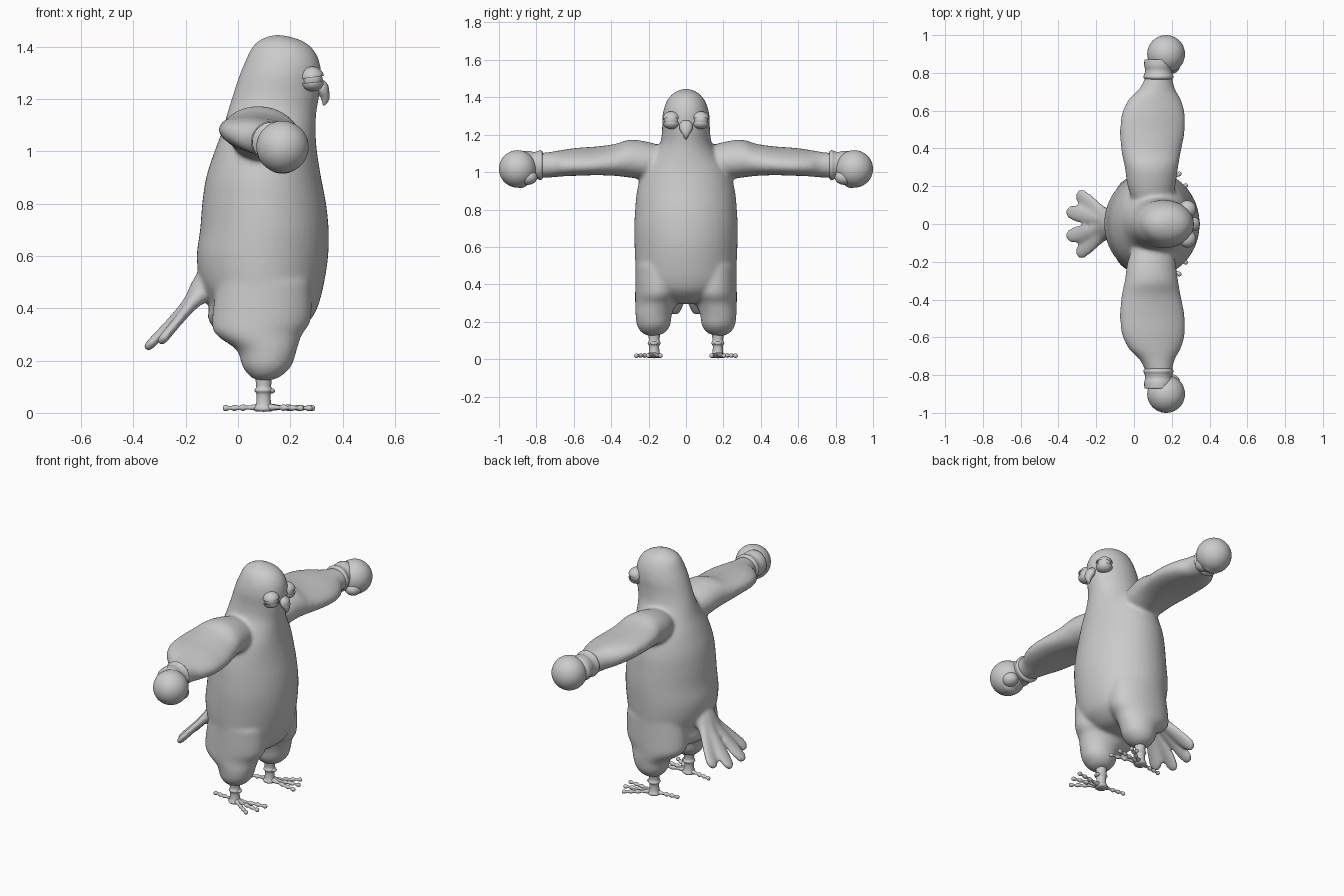
import bpy, bmesh, math
from mathutils import Vector, Matrix

X, Y, Z = Vector((1, 0, 0)), Vector((0, 1, 0)), Vector((0, 0, 1))


def finish(name, bm):
    bmesh.ops.recalc_face_normals(bm, faces=bm.faces)
    me = bpy.data.meshes.new(name)
    bm.to_mesh(me)
    bm.free()
    for p in me.polygons:
        p.use_smooth = True
    ob = bpy.data.objects.new(name, me)
    bpy.context.collection.objects.link(ob)
    return ob


def loft(name, rows, u, v, n=32, sub=4):
    """Skin ellipses given as (x, y, z, radius_u, radius_v), smoothly interpolated."""
    pts = []
    for i in range(len(rows) - 1):
        a, b, c, d = (rows[max(0, min(len(rows) - 1, i + k))] for k in (-1, 0, 1, 2))
        for s in range(sub):
            t = s / sub
            pts.append([0.5 * (2 * q + (r - p) * t + (2 * p - 5 * q + 4 * r - w) * t * t
                               + (3 * q - p - 3 * r + w) * t ** 3)
                        for p, q, r, w in zip(a, b, c, d)])
    pts.append(list(rows[-1]))
    bm = bmesh.new()
    rings = []
    for x, y, z, ru, rv in pts:
        ru, rv = max(ru, 0.001), max(rv, 0.001)
        rings.append([bm.verts.new(Vector((x, y, z)) + u * ru * math.cos(math.tau * k / n)
                                   + v * rv * math.sin(math.tau * k / n)) for k in range(n)])
    for r0, r1 in zip(rings, rings[1:]):
        for k in range(n):
            bm.faces.new((r0[k], r0[(k + 1) % n], r1[(k + 1) % n], r1[k]))
    bm.faces.new(rings[0])
    bm.faces.new(rings[-1])
    return finish(name, bm)


def ball(name, loc, size, cut=None, seg=32):
    bm = bmesh.new()
    bmesh.ops.create_uvsphere(bm, u_segments=seg, v_segments=seg // 2, radius=1,
                              matrix=Matrix.Translation(loc) @ Matrix.Diagonal((*size, 1)))
    if cut:
        r = bmesh.ops.bisect_plane(bm, geom=bm.verts[:] + bm.edges[:] + bm.faces[:],
                                   plane_co=loc, plane_no=cut, clear_inner=True)
        edges = [e for e in r['geom_cut'] if isinstance(e, bmesh.types.BMEdge)]
        bmesh.ops.holes_fill(bm, edges=edges)
    return finish(name, bm)


# torso and head: (z, back x, front x, half width)
prof = [(0.295, 0.04, 0.12, 0.03), (0.31, -0.07, 0.21, 0.13), (0.36, -0.115, 0.28, 0.22),
        (0.42, -0.11, 0.31, 0.26), (0.5, -0.145, 0.33, 0.27), (0.6, -0.158, 0.345, 0.275),
        (0.7, -0.145, 0.347, 0.277), (0.8, -0.137, 0.337, 0.272), (0.9, -0.122, 0.318, 0.262),
        (1.0, -0.09, 0.302, 0.235), (1.08, -0.06, 0.297, 0.18), (1.15, -0.04, 0.30, 0.14),
        (1.22, -0.018, 0.312, 0.128), (1.29, 0.005, 0.318, 0.127), (1.35, 0.03, 0.31, 0.115),
        (1.4, 0.055, 0.28, 0.09), (1.43, 0.09, 0.23, 0.055), (1.447, 0.14, 0.16, 0.01)]
skin = [loft("body", [((b + f) / 2, 0, z, (f - b) / 2, w) for z, b, f, w in prof], X, Y, 48)]

# thighs and wings
leg = [(0.125, 0.07, 0.13, 0.16, 0.20), (0.14, 0.045, 0.165, 0.115, 0.235),
       (0.18, 0.015, 0.205, 0.085, 0.262), (0.24, -0.005, 0.225, 0.075, 0.27),
       (0.3, -0.085, 0.245, 0.05, 0.272), (0.36, -0.1, 0.28, 0.03, 0.272), (0.5, -0.08, 0.28, 0.03, 0.27)]
wing = [(0.1, 0.0, 0.2, 1.05, 0.08), (0.2, -0.035, 0.22, 1.06, 0.1), (0.3, -0.05, 0.235, 1.072, 0.1),
        (0.38, -0.068, 0.25, 1.065, 0.082), (0.48, -0.077, 0.27, 1.06, 0.072),
        (0.58, -0.068, 0.272, 1.055, 0.07), (0.66, -0.03, 0.25, 1.048, 0.068),
        (0.72, 0.03, 0.215, 1.04, 0.068), (0.8, 0.07, 0.2, 1.035, 0.065)]
tilt = Vector((0.985, 0, -0.17))
for s in (1, -1):
    skin.append(loft("thigh", [((a + b) / 2, s * (c + d) / 2, z, (b - a) / 2, (d - c) / 2)
                               for z, a, b, c, d in leg], X, Y))
    skin.append(loft("wing", [((a + b) / 2, s * y, z, (b - a) / 2, h) for y, a, b, z, h in wing],
                     tilt, Vector((0.17, 0, 0.985))))

# fanned tail feathers
root, slope = Vector((-0.09, 0, 0.52)), Vector((-0.66, 0, -0.75))
for end in [(-0.335, 0.062, 0.262), (-0.285, 0.15, 0.285)]:
    for s in (1, -1):
        e = Vector((end[0], s * end[1], end[2]))
        d = (e - root).normalized()
        nrm = Vector((-0.75, 0, 0.66))
        side = d.cross(nrm).normalized()
        rows = [(*root.lerp(e, t), w, h) for t, w, h in
                [(0, 0.06, 0.065), (0.2, 0.05, 0.05), (0.4, 0.036, 0.028), (0.65, 0.041, 0.02),
                 (0.9, 0.044, 0.019), (1.03, 0.034, 0.018), (1.08, 0.012, 0.01)]]
        skin.append(loft("tail_feather", rows, side, nrm, 24))

# fuse into one soft skin
bpy.ops.object.select_all(action='DESELECT')
for o in skin:
    o.select_set(True)
bpy.context.view_layer.objects.active = skin[0]
bpy.ops.object.join()
body = skin[0]
m = body.modifiers.new("fuse", 'REMESH')
m.mode, m.voxel_size, m.use_smooth_shade = 'VOXEL', 0.0105, True
m = body.modifiers.new("soften", 'SMOOTH')
m.factor, m.iterations = 0.5, 10

# hooked beak
loft("beak", [(0.305, 0, 1.275, 0.02, 0.02), (0.318, 0, 1.255, 0.026, 0.034), (0.325, 0, 1.23, 0.024, 0.034),
              (0.333, 0, 1.205, 0.017, 0.02), (0.332, 0, 1.185, 0.009, 0.009), (0.327, 0, 1.175, 0.002, 0.002)],
     X, Y, 20)

for s in (1, -1):
    # eyes with heavy lids
    eye = Vector((0.283, s * 0.078, 1.277))
    ball("eyeball", eye, (0.04, 0.04, 0.04))
    ball("upper_eyelid", eye + Vector((0, 0, 0.006)), (0.046, 0.047, 0.042), (-0.15, 0, 1))
    ball("lower_eyelid", eye - Vector((0, 0, 0.013)), (0.045, 0.047, 0.034), (0.1, 0, -1))

    # round gloves with cuff and thumb
    ball("glove", Vector((0.17, s * 0.9, 1.017)), (0.1, 0.1, 0.1), seg=48)
    loft("glove_cuff", [(0.13, s * y, 1.037, r, r) for y, r in
                        [(0.765, 0.06), (0.768, 0.074), (0.78, 0.08), (0.795, 0.074), (0.815, 0.071),
                         (0.84, 0.076), (0.87, 0.075)]], X, Z)
    ball("glove_thumb", Vector((0.2, s * 0.845, 0.972)), (0.045, 0.05, 0.04))
    ball("glove_fingers", Vector((0.17, s * 0.885, 0.955)), (0.06, 0.045, 0.04))

    # shank with ankle rings
    loft("shank", [(0.098, s * 0.17, z, r, r) for z, r in
                   [(0.006, 0.03), (0.015, 0.037), (0.035, 0.029), (0.07, 0.027), (0.085, 0.035),
                    (0.1, 0.029), (0.13, 0.031), (0.17, 0.033)]], X, Y, 20)
    ball("spur", Vector((0.128, s * 0.17, 0.084)), (0.014, 0.02, 0.01), seg=16)

    # knuckled toes
    for x, y in [(0.25, 0.272), (0.285, 0.205), (0.295, 0.135), (-0.058, 0.15)]:
        a, b = Vector((0.098, s * 0.17, 0.022)), Vector((x, s * y, 0.018))
        side = (b - a).cross(Z).normalized()
        loft("toe", [(*a.lerp(b, t), r, r) for t, r in
                     [(0, 0.018), (0.25, 0.011), (0.4, 0.007), (0.5, 0.013), (0.6, 0.007), (0.72, 0.012),
                      (0.82, 0.006), (0.92, 0.012), (0.98, 0.009), (1, 0.002)]], side, Z, 12, 3)
